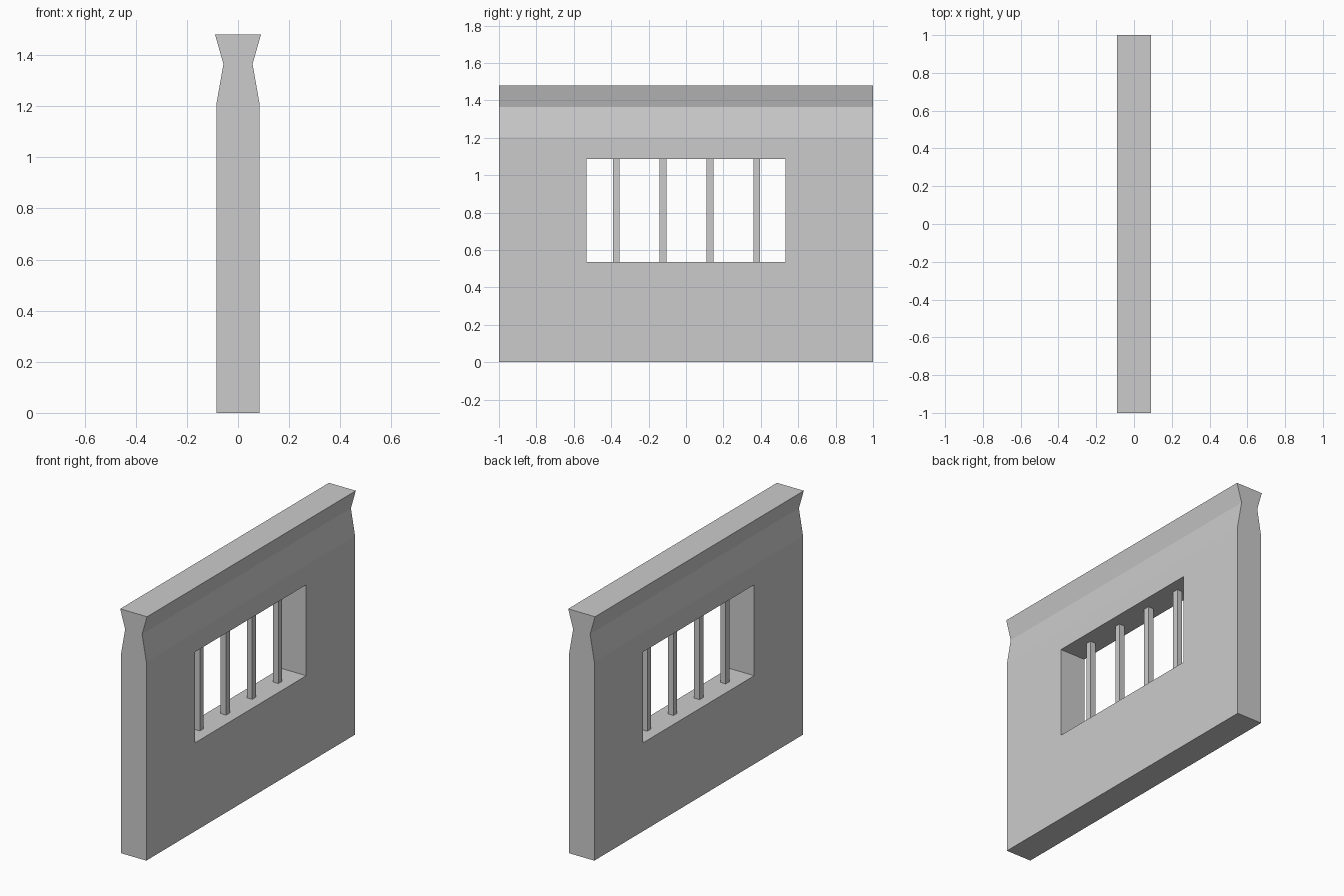
import bpy, bmesh

if "Cube" in bpy.data.objects:
    bpy.data.objects.remove(bpy.data.objects["Cube"])

WIN_Y, WIN_Z0, WIN_Z1 = 0.532, 0.536, 1.087


def box(name, size, centre):
    bpy.ops.mesh.primitive_cube_add(size=1, location=centre)
    ob = bpy.context.object
    ob.name = name
    ob.scale = size
    bpy.ops.object.transform_apply(location=False, rotation=False, scale=True)
    return ob


# Wall: half profile (x, z) mirrored, then extruded along y
half = [(0.085, 0), (0.085, 1.205), (0.057, 1.365), (0.09, 1.48)]
profile = half + [(-x, z) for x, z in reversed(half)]
bm = bmesh.new()
face = bm.faces.new([bm.verts.new((x, -1, z)) for x, z in profile])
ext = bmesh.ops.extrude_face_region(bm, geom=[face])
bmesh.ops.translate(bm, vec=(0, 2, 0),
                    verts=[v for v in ext["geom"] if isinstance(v, bmesh.types.BMVert)])
bmesh.ops.recalc_face_normals(bm, faces=bm.faces)
mesh = bpy.data.meshes.new("wall")
bm.to_mesh(mesh)
bm.free()
wall = bpy.data.objects.new("wall", mesh)
bpy.context.collection.objects.link(wall)

# Window opening
cutter = box("window_cutter", (0.5, 2 * WIN_Y, WIN_Z1 - WIN_Z0),
             (0, 0, (WIN_Z0 + WIN_Z1) / 2))
cutter.hide_render = True
cutter.display_type = 'WIRE'
cut = wall.modifiers.new("window", 'BOOLEAN')
cut.operation = 'DIFFERENCE'
cut.solver = 'EXACT'
cut.object = cutter
bpy.context.view_layer.objects.active = wall
bpy.ops.object.select_all(action='DESELECT')
wall.select_set(True)
bpy.ops.object.modifier_apply(modifier=cut.name)
bpy.data.objects.remove(cutter)

# Four square window bars
for i in range(4):
    box(f"window_bar_{i + 1}", (0.036, 0.036, WIN_Z1 - WIN_Z0),
        (0, -0.373 + 0.2505 * i, (WIN_Z0 + WIN_Z1) / 2))
